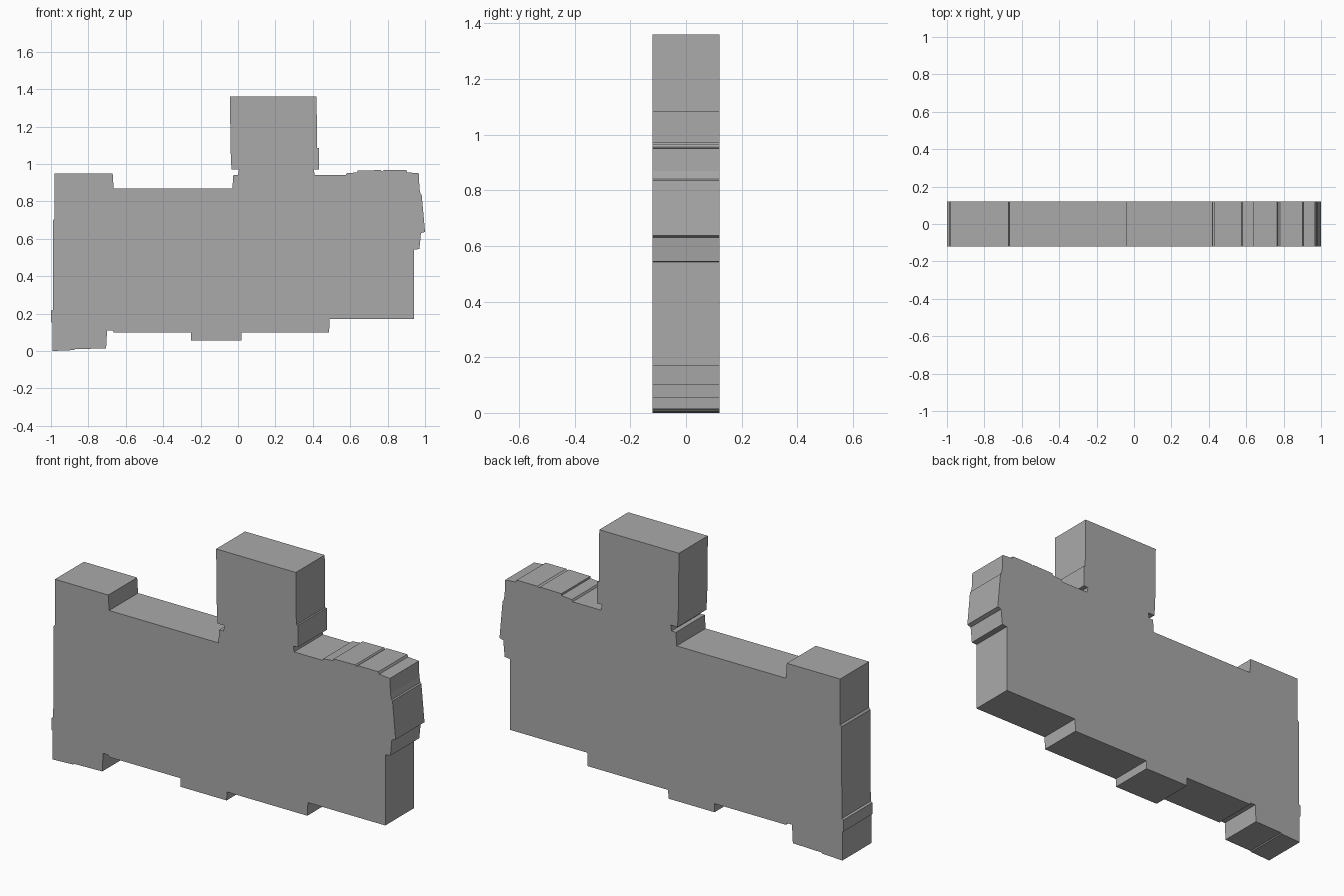
import bpy
import bmesh

DEPTH = 0.24

cube = bpy.data.objects.get("Cube")
if cube:
    bpy.data.objects.remove(cube, do_unlink=True)


def make_material(name, rgb):
    """Create a plain flat-coloured material."""
    material = bpy.data.materials.new(name)
    material.use_nodes = True
    colour = (*rgb, 1.0)
    material.diffuse_color = colour
    shader = material.node_tree.nodes["Principled BSDF"]
    shader.inputs["Base Color"].default_value = colour
    shader.inputs["Roughness"].default_value = 0.6
    return material


def extrude_outline(name, outline, depth, material):
    """Turn a closed x-z outline into a solid slab centred on y = 0."""
    bm = bmesh.new()
    corners = [bm.verts.new((x, -depth / 2, z)) for x, z in outline]
    front = bm.faces.new(corners)
    result = bmesh.ops.extrude_face_region(bm, geom=[front], use_keep_orig=True)
    moved = [item for item in result["geom"] if isinstance(item, bmesh.types.BMVert)]
    bmesh.ops.translate(bm, verts=moved, vec=(0, depth, 0))
    bmesh.ops.recalc_face_normals(bm, faces=bm.faces[:])
    mesh = bpy.data.meshes.new(name)
    bm.to_mesh(mesh)
    bm.free()
    mesh.materials.append(material)
    solid = bpy.data.objects.new(name, mesh)
    bpy.context.collection.objects.link(solid)
    return solid


# Outline sections, followed clockwise from the upper left corner
left_terminal_top = [(-.98, .95), (-.67, .95), (-.665, .87), (-.03, .87)]

relay_module = [
    (-.025, .94), (0, .94), (.005, .97), (-.035, .97), (-.04, 1.08),
    (-.043, 1.36), (.42, 1.36), (.423, 1.085), (.432, 1.085),
    (.432, .97), (.405, .97), (.41, .94),
]

right_terminal_top = [
    (.575, .94), (.58, .95), (.64, .955), (.64, .965),
    (.765, .967), (.77, .96), (.78, .967), (.9, .967), (.905, .955),
]

right_latch = [
    (.967, .95), (.97, .87), (.976, .84), (.982, .835),
    (1, .637), (.978, .63), (.97, .545), (.94, .542),
]

rail_underside = [
    (.94, .17), (.49, .17), (.487, .1), (.02, .1), (.018, .055),
    (-.25, .055), (-.25, .1), (-.665, .1), (-.67, .11),
]

rail_foot = [
    (-.7, .11), (-.705, .014), (-.87, .01), (-.875, .005), (-.993, 0),
]

left_side = [(-.993, .15), (-1, .155), (-1, .215), (-.99, .22), (-.988, .7), (-.98, .71)]

housing_outline = (
    left_terminal_top + relay_module + right_terminal_top
    + right_latch + rail_underside + rail_foot + left_side
)

# One continuous flat-sided housing
housing_grey = make_material("housing grey", (.4, .4, .4))
extrude_outline("relay_housing", housing_outline, DEPTH, housing_grey)
